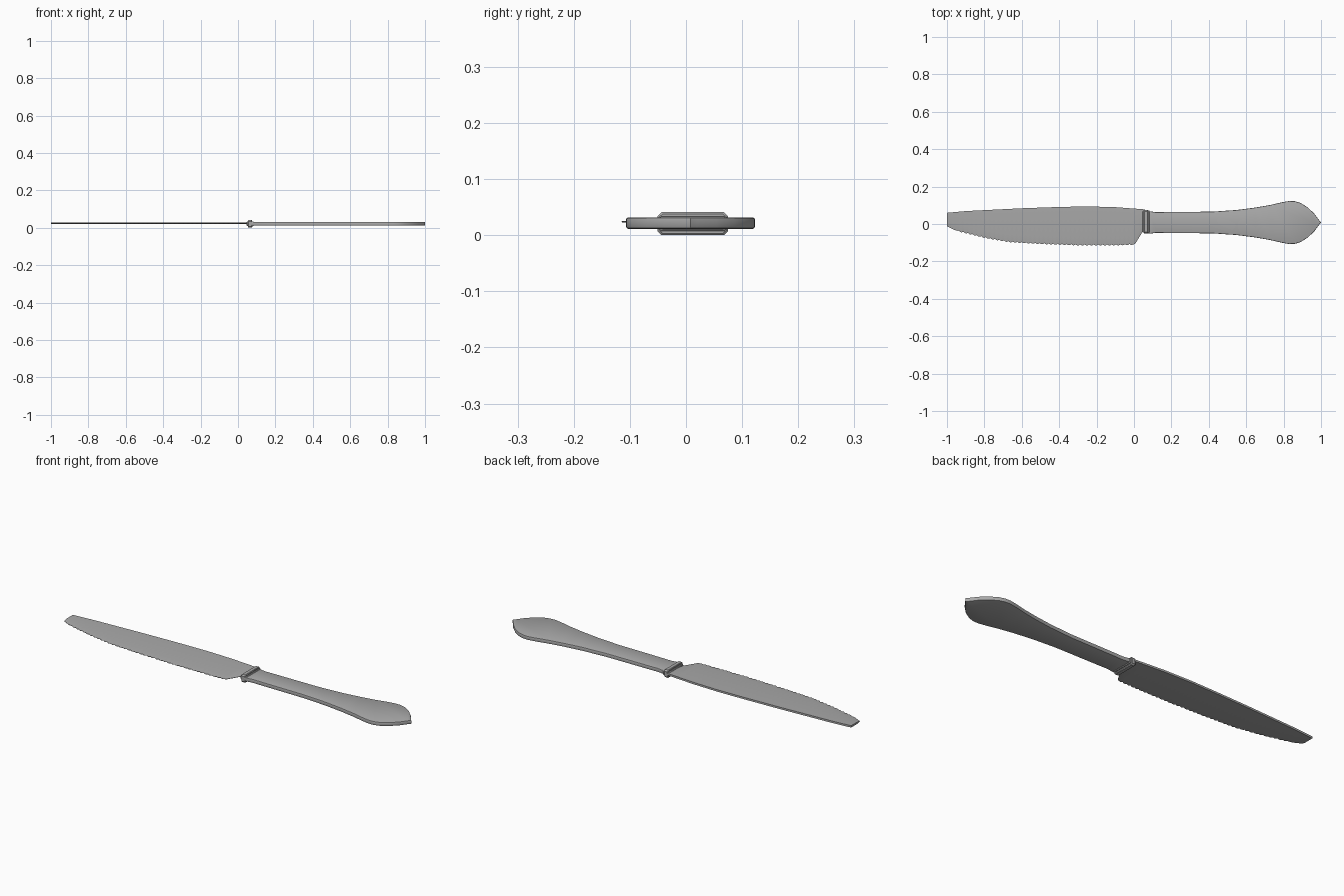
import bpy, bmesh, math

cube = bpy.data.objects.get("Cube")
if cube:
    bpy.data.objects.remove(cube, do_unlink=True)

steel = bpy.data.materials.new("steel grey")
GREY = (0.4, 0.4, 0.4, 1)
steel.use_nodes = True
steel.diffuse_color = GREY
steel.node_tree.nodes["Principled BSDF"].inputs["Base Color"].default_value = GREY


def finish(name, bm):
    bmesh.ops.recalc_face_normals(bm, faces=bm.faces)
    mesh = bpy.data.meshes.new(name)
    bm.to_mesh(mesh)
    bm.free()
    mesh.materials.append(steel)
    obj = bpy.data.objects.new(name, mesh)
    bpy.context.collection.objects.link(obj)
    bpy.ops.object.select_all(action='DESELECT')
    obj.select_set(True)
    bpy.context.view_layer.objects.active = obj
    bpy.ops.object.shade_smooth_by_angle(angle=math.radians(35))
    return obj


def loft(name, sections):
    """Skin a list of equal-length closed rings and cap both ends."""
    bm = bmesh.new()
    rings = [[bm.verts.new(p) for p in s] for s in sections]
    n = len(rings[0])
    for a, b in zip(rings, rings[1:]):
        for i in range(n):
            j = (i + 1) % n
            bm.faces.new((a[i], a[j], b[j], b[i]))
    bm.faces.new(rings[0])
    bm.faces.new(rings[-1])
    return finish(name, bm)


def interp(points, x):
    """Read a value off a polyline profile."""
    for (x0, y0), (x1, y1) in zip(points, points[1:]):
        if x <= x1:
            return y0 + (y1 - y0) * (x - x0) / (x1 - x0)
    return points[-1][1]


# Blade: flat sides, ground cutting edge with small scallops
SPINE = [(-1, .06), (-.9, .069), (-.6, .084), (-.4, .091), (-.25, .094),
         (-.1, .09), (.06, .078)]
EDGE = [(-1, -.012), (-.96, -.032), (-.9, -.046), (-.8, -.071), (-.67, -.094),
        (-.5, -.104), (-.3, -.111), (-.1, -.111), (.005, -.108),
        (.05, -.035), (.06, -.035)]
BLADE_Z, BLADE_HALF = .024, .005
TOOTH = .024


def blade_section(x):
    spine, edge = interp(SPINE, x), interp(EDGE, x)
    grind = edge + min(.035, (spine - edge) * .3)
    if -.94 < x < 0:
        edge -= .006 * abs(math.sin(math.pi * x / TOOTH)) - .002
    z0, z1 = BLADE_Z - BLADE_HALF, BLADE_Z + BLADE_HALF
    return [(x, spine, z0), (x, spine, z1), (x, grind, z1),
            (x, edge, BLADE_Z + .0008), (x, edge, BLADE_Z - .0008), (x, grind, z0)]


steps = int(1 / (TOOTH / 6))
stations = [-1 + i / steps for i in range(steps + 1)] + [.005, .02, .035, .05, .06]
loft("blade", [blade_section(x) for x in stations])

# Handle: symmetrical flared outline, extruded with rounded rims
AXIS_Y = .008
HALF_WIDTH = [(.07, .06), (.085, .06), (.12, .055), (.16, .056), (.42, .058),
              (.55, .067), (.65, .08), (.73, .094), (.79, .108), (.83, .115),
              (.86, .114), (.89, .105), (.93, .08), (.965, .046), (.99, .012)]
outline = [(x, AXIS_Y + w) for x, w in HALF_WIDTH] + [(1, AXIS_Y)]
outline += [(x, AXIS_Y - w) for x, w in reversed(HALF_WIDTH)]
bm = bmesh.new()
face = bm.faces.new([bm.verts.new((x, y, .0115)) for x, y in outline])
top = bmesh.ops.extrude_face_region(bm, geom=[face])
bmesh.ops.translate(bm, vec=(0, 0, .02),
                    verts=[v for v in top["geom"] if isinstance(v, bmesh.types.BMVert)])
rims = [e for e in bm.edges if abs(e.verts[0].co.z - e.verts[1].co.z) < 1e-5]
bmesh.ops.bevel(bm, geom=rims, offset=.004, segments=2, profile=.5, affect='EDGES')
finish("handle", bm)


# Collar: raised chamfered band with a lower lip on each side
def band(name, x0, x1, half_w, half_h, chamfer):
    c, cy, cz = chamfer, .012, .0205
    ring = []
    for sy, sz in ((1, 1), (-1, 1), (-1, -1), (1, -1)):
        corner = [(sy * half_w, sz * (half_h - c)), (sy * (half_w - c), sz * half_h)]
        ring += corner if sy * sz > 0 else corner[::-1]
    sections = []
    for x, inset in ((x0, .003), (x0 + .003, 0), (x1 - .003, 0), (x1, .003)):
        sections.append([(x, cy + y * (1 - inset / half_w), cz + z * (1 - inset / half_h))
                         for y, z in ring])
    return loft(name, sections)


band("collar_band", .053, .076, .063, .0205, .007)
band("collar_front_lip", .046, .056, .058, .012, .004)
band("collar_rear_lip", .073, .084, .06, .013, .004)
